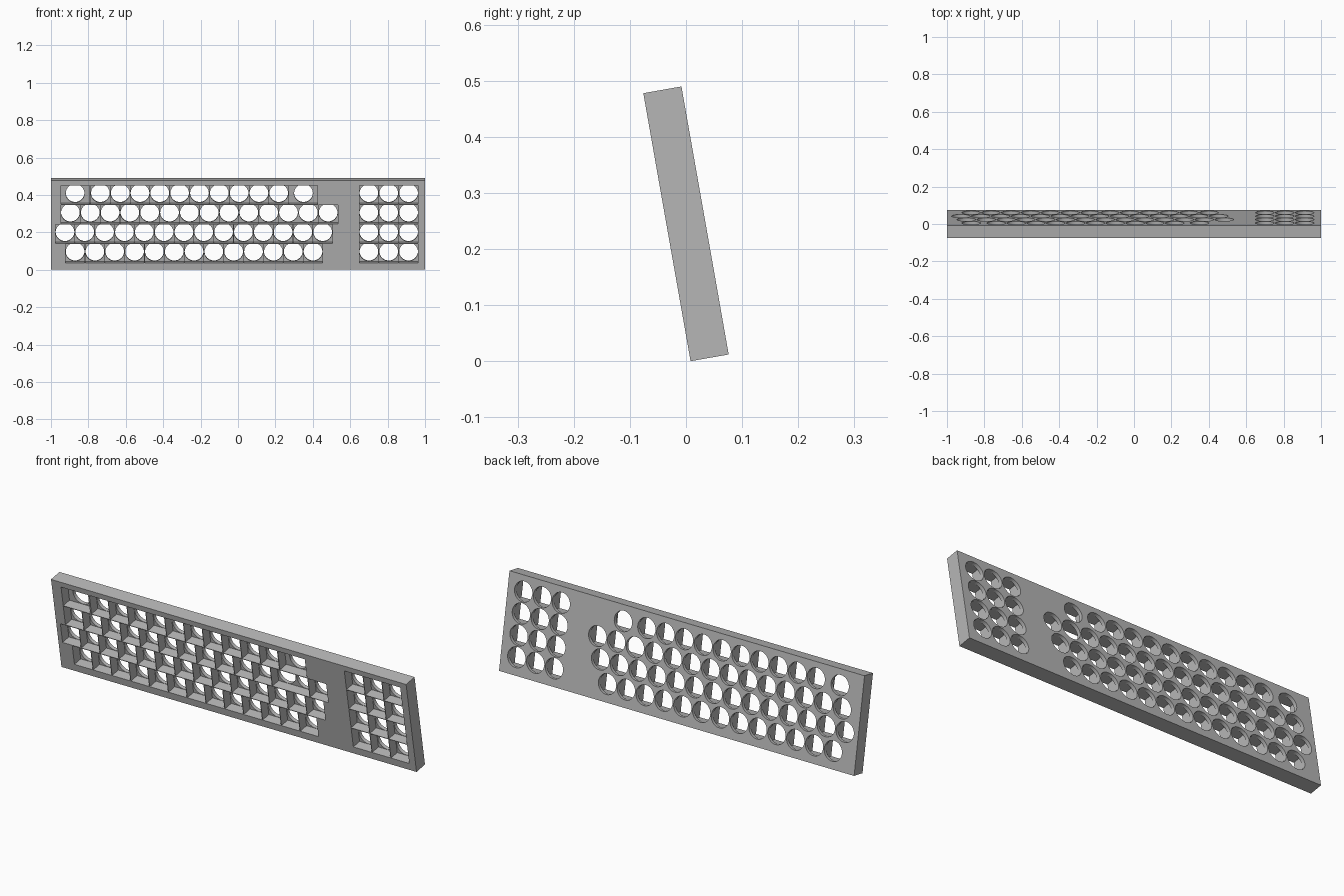
import bpy
import bmesh
from math import radians, sin, cos
from mathutils import Matrix, Vector

if "Cube" in bpy.data.objects:
    bpy.data.objects.remove(bpy.data.objects["Cube"], do_unlink=True)

# Main dimensions: plate, key pitch, pocket size and hole radius
LENGTH, HEIGHT, THICK = 2.0, 0.485, 0.069
PITCH, POCKET, RADIUS = 0.106, 0.103, 0.05
BACK_SKIN = 0.018
WIDE = 0.152
TILT = radians(10)
ROWS = [0.088 + PITCH * i for i in range(4)]

grey = bpy.data.materials.new("plain_grey")
grey.use_nodes = True
grey.diffuse_color = (0.47, 0.47, 0.47, 1)
grey.node_tree.nodes["Principled BSDF"].inputs["Base Color"].default_value = grey.diffuse_color


def add_box(bm, center, size):
    matrix = Matrix.Translation(center) @ Matrix.Diagonal((*size, 1))
    bmesh.ops.create_cube(bm, size=1, matrix=matrix)


def make_object(name, bm):
    mesh = bpy.data.meshes.new(name)
    bm.to_mesh(mesh)
    bm.free()
    mesh.materials.append(grey)
    obj = bpy.data.objects.new(name, mesh)
    bpy.context.collection.objects.link(obj)
    return obj


def run(start, count):
    return [start + PITCH * i for i in range(count)]


# Key layout, bottom row first, with a separate number block
layout = [run(-0.871, 13), run(-0.925, 14), run(-0.896, 14), run(-0.736, 10)]
number_block = run(0.700, 3)
wide_keys = [-0.871, 0.350]

holes, pockets = [], []
for row, (z, xs) in enumerate(zip(ROWS, layout)):
    for x in xs + number_block:
        holes.append((x, z))
        # Two neighbours in the third row share one long pocket
        if row == 2 and abs(x - 0.270) < 0.02:
            pockets.append((x + PITCH / 2, z, POCKET + PITCH))
        elif not (row == 2 and abs(x - 0.376) < 0.02):
            pockets.append((x, z, POCKET))
for x in wide_keys:
    holes.append((x, ROWS[3]))
    pockets.append((x, ROWS[3], WIDE))

# Plate
bm = bmesh.new()
add_box(bm, (0, THICK / 2, HEIGHT / 2), (LENGTH, THICK, HEIGHT))
plate = make_object("key_plate", bm)

# Square pockets cut from the front
bm = bmesh.new()
depth = THICK - BACK_SKIN
for x, z, width in pockets:
    add_box(bm, (x, depth / 2 - 0.05, z), (width, depth + 0.1, POCKET))
pocket_cutter = make_object("pocket_cutter", bm)

# Round holes cut through the back skin
bm = bmesh.new()
for x, z in holes:
    matrix = Matrix.Translation((x, THICK, z)) @ Matrix.Rotation(radians(90), 4, "X")
    bmesh.ops.create_cone(bm, cap_ends=True, segments=40, radius1=RADIUS,
                          radius2=RADIUS, depth=BACK_SKIN * 3, matrix=matrix)
hole_cutter = make_object("hole_cutter", bm)

bpy.ops.object.select_all(action="DESELECT")
plate.select_set(True)
bpy.context.view_layer.objects.active = plate
for cutter in (pocket_cutter, hole_cutter):
    cutter.hide_render = True
    mod = plate.modifiers.new(cutter.name, "BOOLEAN")
    mod.operation = "DIFFERENCE"
    mod.solver = "EXACT"
    mod.object = cutter
    bpy.ops.object.modifier_apply(modifier=mod.name)
for cutter in (pocket_cutter, hole_cutter):
    bpy.data.objects.remove(cutter, do_unlink=True)

# Lean the plate back to front and centre it
shift = (HEIGHT * sin(TILT) - THICK * cos(TILT)) / 2
plate.data.transform(Matrix.Translation(Vector((0, shift, 0))) @ Matrix.Rotation(TILT, 4, "X"))
bpy.ops.object.shade_smooth_by_angle(angle=radians(30))
